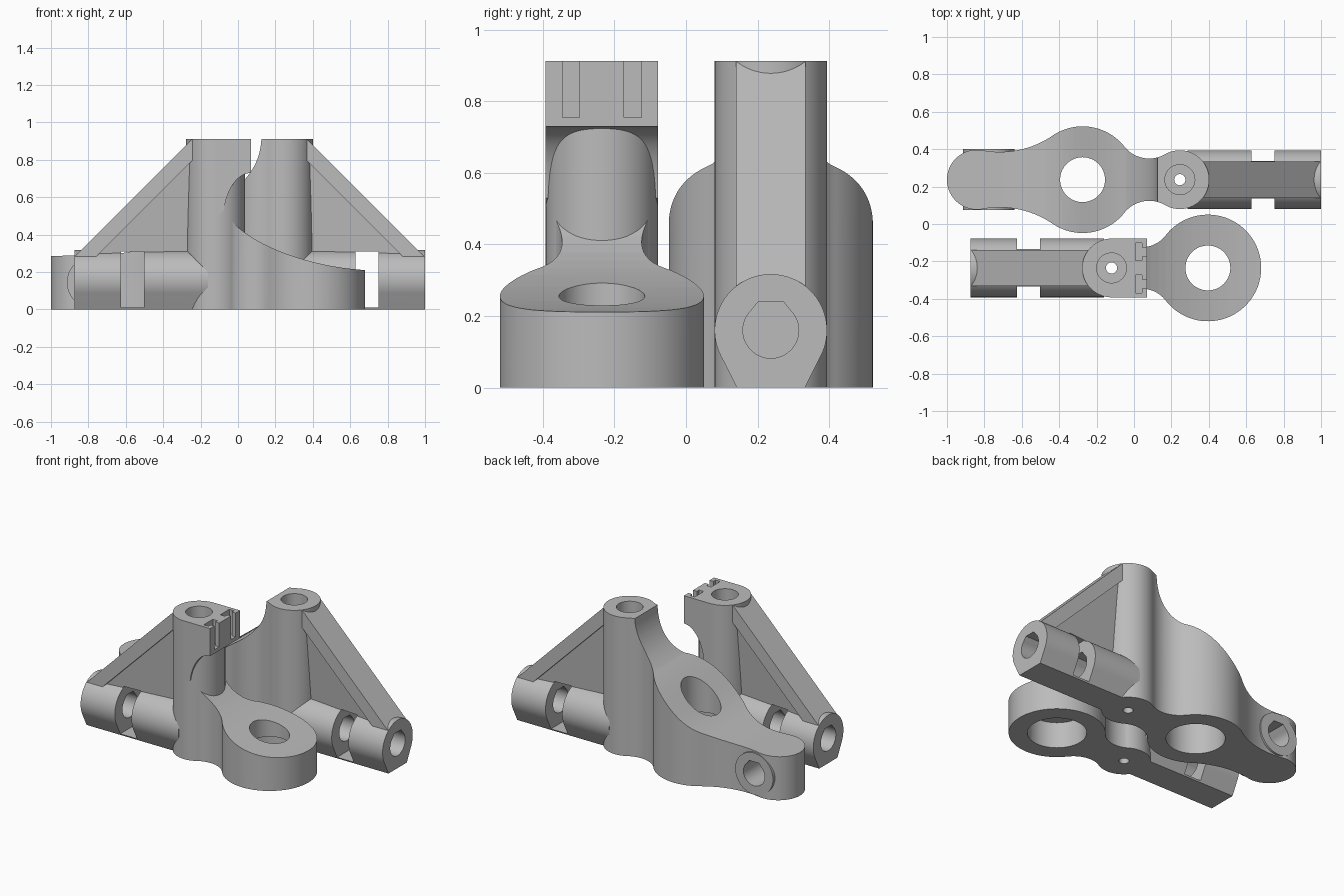
import bpy, bmesh
from math import acos, atan2, cos, hypot, pi, radians, sin, sqrt
from mathutils import Vector
from mathutils.geometry import interpolate_bezier

cube = bpy.data.objects.get("Cube")
if cube:
    bpy.data.objects.remove(cube, do_unlink=True)

GREY = (0.5, 0.5, 0.5, 1)
mat = bpy.data.materials.new("plain grey")
mat.use_nodes = True
mat.diffuse_color = GREY
mat.node_tree.nodes["Principled BSDF"].inputs["Base Color"].default_value = GREY

R = 0.157      # column and tube radius
TOP = 0.912    # column height
AXIS_Z = 0.16  # tube axis height
PLACE = {"X": lambda a, b, d: (d, a, b),
         "Y": lambda a, b, d: (a, d, b),
         "Z": lambda a, b, d: (a, b, d)}


def prism(name, pts, axis, lo, hi):
    """Extrude a 2D outline along an axis; lo and hi may vary per point."""
    n = len(pts)
    lo = lo if isinstance(lo, list) else [lo] * n
    hi = hi if isinstance(hi, list) else [hi] * n
    bm = bmesh.new()
    a = [bm.verts.new(PLACE[axis](*p, d)) for p, d in zip(pts, lo)]
    b = [bm.verts.new(PLACE[axis](*p, d)) for p, d in zip(pts, hi)]
    bm.faces.new(a)
    bm.faces.new(b)
    for i in range(n):
        j = (i + 1) % n
        bm.faces.new((a[i], a[j], b[j], b[i]))
    bmesh.ops.recalc_face_normals(bm, faces=bm.faces)
    mesh = bpy.data.meshes.new(name)
    bm.to_mesh(mesh)
    bm.free()
    mesh.materials.append(mat)
    ob = bpy.data.objects.new(name, mesh)
    bpy.context.collection.objects.link(ob)
    return ob


def arc(cx, cy, r, a0, a1, n=48):
    return [(cx + r * cos(a0 + (a1 - a0) * i / n), cy + r * sin(a0 + (a1 - a0) * i / n))
            for i in range(n + 1)]


def circle(cx, cy, r, n=64):
    return arc(cx, cy, r, 0, 2 * pi, n)[:-1]


def rect(x0, x1, y0, y1):
    return [(x0, y0), (x1, y0), (x1, y1), (x0, y1)]


def bezier(*pts, n=20):
    return [(p.x, p.y) for p in interpolate_bezier(*[Vector((x, y, 0)) for x, y in pts], n)]


def plan(cy, lobes, fillets):
    """Outline of round lobes in a row, joined by tangent concave fillets."""
    upper, start = [], pi
    for i, (x, r) in enumerate(lobes):
        if i == len(lobes) - 1:
            upper += arc(x, 0, r, start, 0)
            break
        (x2, r2), f = lobes[i + 1], fillets[i]
        d, d1, d2 = x2 - x, r + f, r2 + f
        fx = (d * d + d1 * d1 - d2 * d2) / (2 * d)
        fy = sqrt(d1 * d1 - fx * fx)
        a1, a2 = atan2(fy, fx), atan2(fy, fx - d)
        upper += arc(x, 0, r, start, a1)[:-1]
        upper += arc(x + fx, fy, f, a1 - pi, a2 - pi, 24)[:-1]
        start = a2
    lower = [(x, -y) for x, y in reversed(upper[1:-1])]
    return [(x, y + cy) for x, y in upper + lower]


def teardrop(cx, cz, r=0.078):
    """Printable bore: a circle with a flat peaked roof."""
    return arc(cx, cz, r, radians(135), radians(405)) + [(cx + 0.035, cz + 0.08), (cx - 0.035, cz + 0.08)]


def boolean(ob, cutter, op="DIFFERENCE"):
    mod = ob.modifiers.new("cut", "BOOLEAN")
    mod.object, mod.operation, mod.solver = cutter, op, "EXACT"
    bpy.context.view_layer.objects.active = ob
    bpy.ops.object.modifier_apply(modifier=mod.name)


def finish(parts, cutters):
    for ob in parts:
        for c in cutters:
            boolean(ob, c)
        bpy.ops.object.select_all(action="DESELECT")
        ob.select_set(True)
        bpy.context.view_layer.objects.active = ob
        bpy.ops.object.shade_smooth_by_angle(angle=radians(30))
    for c in cutters:
        bpy.data.objects.remove(c, do_unlink=True)


def shaped(name, outline, profile, cy):
    """Plan outline trimmed to a side profile."""
    ob = prism(name, outline, "Z", 0, 1.2)
    trim = prism("trim", profile, "Y", cy - 0.5, cy + 0.5)
    boolean(ob, trim, "INTERSECT")
    bpy.data.objects.remove(trim, do_unlink=True)
    return ob


def tube_side(label, cx, cy, side):
    """Clamp tube, brace and web leaving a column, with their cutters."""
    def along(s):
        return cx + side * s

    def run(pts):
        return [(along(s), z) for s, z in pts]

    dist = hypot(0.095, AXIS_Z)
    a = atan2(-AXIS_Z, 0.095) + acos(R / dist)
    section = arc(cy, AXIS_Z, R, a, pi - a, 56) + [(cy - 0.095, 0), (cy + 0.095, 0)]
    tube = prism(label + "_tube", section, "X", along(0.04), along(0.755))

    rim = [(0.05, TOP), (0.123, TOP), (0.755, 0.28), (0.755, 0.26),
           (0.66, 0.26), (0.05, 0.87)]
    brace = prism(label + "_brace", run(rim), "Y", cy - 0.097, cy + 0.097)

    halves = [0.075, 0.075, 0.035]
    web = prism(label + "_web", run([(0.1, 0.83), (0.66, 0.27), (0.1, 0.27)]), "Y",
                [cy - h for h in halves], [cy + h for h in halves])

    cutters = [
        prism("bore", teardrop(cy, AXIS_Z), "X", along(0.2), along(0.9)),
        prism("slot", run(rect(0.383, 0.505, 0.01, 0.31)), "Y", cy - 0.3, cy + 0.3),
        prism("pin_hole", circle(cx, cy, 0.03, 32), "Z", -0.1, 1),
        prism("pocket", circle(cx, cy, 0.08), "Z", 0.735, 1),
    ]
    return [tube, brace, web], cutters


def bearing_seat(x, cy, ledge):
    return [prism("seat_hole", circle(x, cy, 0.12), "Z", -0.1, 1),
            prism("seat_recess", circle(x, cy, 0.175), "Z", -0.1, ledge)]


# Front bracket: column, low round arm and slotted head
FY, FX, DX = -0.235, -0.12, 0.395
parts, cutters = tube_side("front", FX, FY, -1)
parts.append(prism("front_column", circle(FX, FY, R, 96), "Z", 0, TOP))

slope = bezier((0.7, 0.21), (0.4, 0.22), (0.02, 0.35), (-0.075, 0.53))
profile = [(-0.4, -0.1), (0.7, -0.1)] + slope + [(-0.4, 0.6)]
parts.append(shaped("front_arm", plan(FY, [(FX, R - 0.001), (DX, 0.285)], [0.16]), profile, FY))

under = bezier((0.07, 0.73), (0, 0.73), (-0.06, 0.65), (-0.075, 0.53))
parts.append(prism("front_head", [(FX, TOP), (0.07, TOP)] + under + [(FX, 0.5)],
                   "Y", FY - R, FY + R))

# T-shaped slots in the head
for k in (-1, 1):
    y = FY + k * 0.086
    cutters.append(prism("slot_mouth", rect(0.03, 0.1, y - 0.024, y + 0.024), "Z", 0.755, 1))
    cutters.append(prism("slot_inside", rect(0.008, 0.042, y - 0.047, y + 0.047), "Z", 0.755, 1))
cutters += bearing_seat(DX, FY, 0.17)
finish(parts, cutters)

# Back bracket: column, sloping round arm and end lobe
BY, BX, EX = 0.237, 0.245, -0.275
parts, cutters = tube_side("back", BX, BY, 1)
slope = bezier((0.125, TOP), (0.12, 0.8), (0.07, 0.71), (-0.04, 0.625))
slope += bezier((-0.04, 0.625), (-0.3, 0.48), (-0.35, 0.31), (-0.7, 0.295))[1:]
profile = [(-1.1, -0.1), (0.6, -0.1), (0.6, TOP)] + slope + [(-1.1, 0.282)]
outline = plan(BY, [(-0.84, 0.16), (EX, 0.285), (BX, R)], [0.5, 0.17])
parts.append(shaped("back_arm", outline, profile, BY))

# Cross boss on the end lobe
LX, LZ = -0.777, 0.145
parts.append(prism("lobe_boss", circle(LX, LZ, 0.138), "Y", BY - 0.163, BY + 0.163))
cutters.append(prism("lobe_bore", teardrop(LX, LZ), "Y", BY - 0.4, BY + 0.4))
cutters += bearing_seat(EX, BY, 0.3)
finish(parts, cutters)
